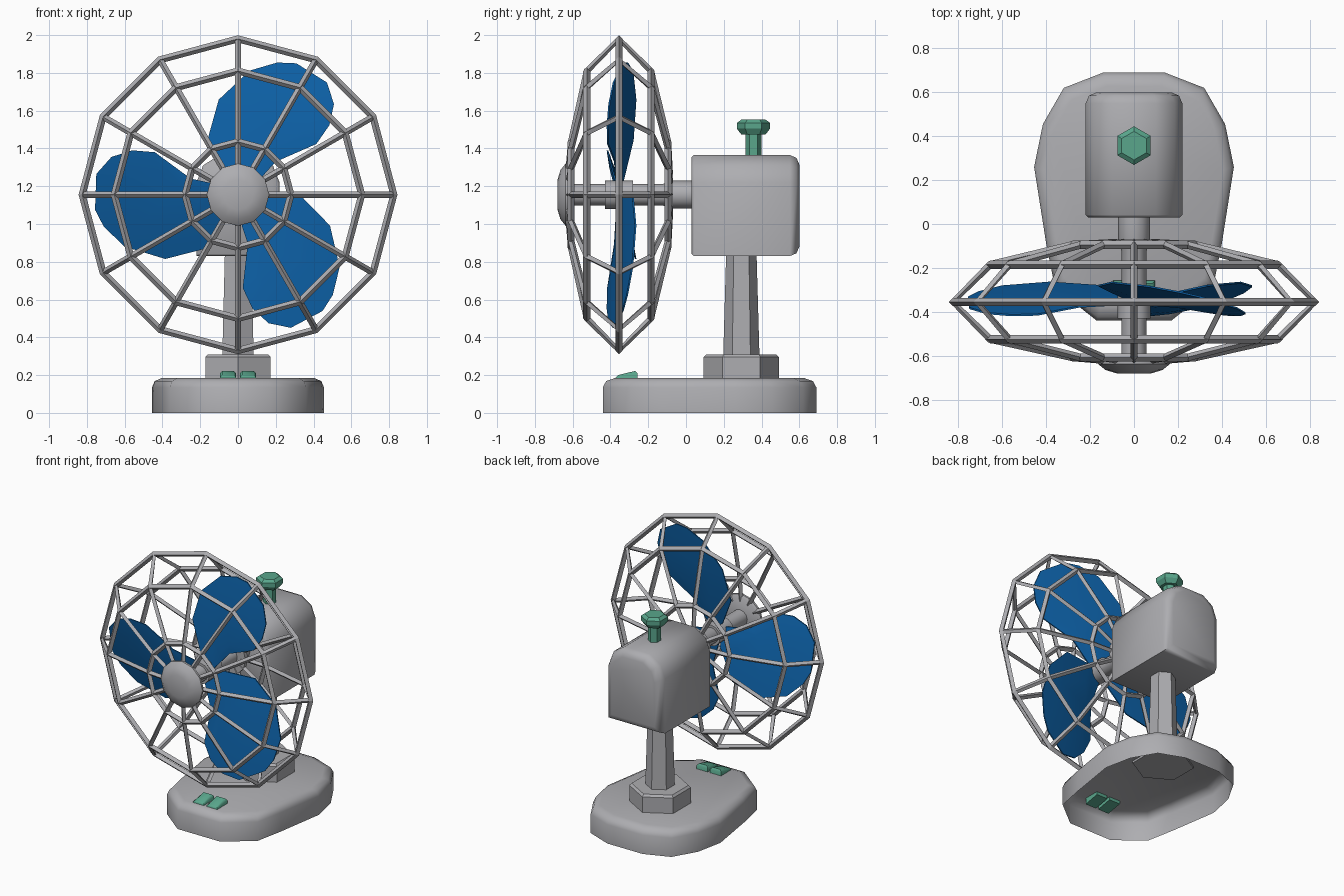
import bpy, bmesh, math
from math import sin, cos, pi, radians

if "Cube" in bpy.data.objects:
    bpy.data.objects.remove(bpy.data.objects["Cube"])


def material(name, rgb):
    m = bpy.data.materials.new(name)
    m.diffuse_color = (*rgb, 1)
    m.use_nodes = True
    m.node_tree.nodes["Principled BSDF"].inputs["Base Color"].default_value = m.diffuse_color
    return m


GREY = material("light grey", (0.42, 0.42, 0.44))
BLUE = material("blade blue", (0.004, 0.12, 0.39))
GREEN = material("button green", (0.10, 0.38, 0.26))
CY, CZ = -0.355, 1.155      # centre of the fan head


def finish(ob, mat, angle):
    ob.data.materials.clear()
    ob.data.materials.append(mat)
    bpy.ops.object.select_all(action='DESELECT')
    ob.select_set(True)
    bpy.context.view_layer.objects.active = ob
    if angle:
        bpy.ops.object.shade_smooth_by_angle(angle=radians(angle))
    return ob


def loft(name, rings, mat, angle=0, cap_start=True, cap_end=True):
    """Skin a list of equal-length point rings."""
    bm = bmesh.new()
    vs = [[bm.verts.new(p) for p in r] for r in rings]
    n = len(rings[0])
    for a, b in zip(vs, vs[1:]):
        for i in range(n):
            j = (i + 1) % n
            bm.faces.new((a[i], a[j], b[j], b[i]))
    if cap_start:
        bm.faces.new(vs[0][::-1])
    if cap_end:
        bm.faces.new(vs[-1])
    bmesh.ops.recalc_face_normals(bm, faces=bm.faces)
    me = bpy.data.meshes.new(name)
    bm.to_mesh(me)
    bm.free()
    ob = bpy.data.objects.new(name, me)
    bpy.context.collection.objects.link(ob)
    return finish(ob, mat, angle)


def hex_z(name, y, profile, mat, **kw):
    """Upright six-sided turned part, corners on the y axis."""
    return loft(name, [[(r * sin(k * pi / 3), y + r * cos(k * pi / 3), z)
                        for k in range(6)] for r, z in profile], mat, **kw)


def turned_y(name, profile, n, angle):
    """Turned part along the fan axis."""
    return loft(name, [[(r * sin(2 * pi * k / n), y, CZ + r * cos(2 * pi * k / n))
                        for k in range(n)] for r, y in profile], GREY, angle)


# base shell, open underneath
half = [(0.14, 0.69), (0.32, 0.62), (0.415, 0.455), (0.455, 0.26),
        (0.40, -0.09), (0.36, -0.29), (0.17, -0.44)]
outline = half + [(-x, y) for x, y in reversed(half)]


def base_ring(s, z):
    return [(x * s, 0.12 + (y - 0.12) * s, z) for x, y in outline]


loft("base", [base_ring(1, 0), base_ring(1, 0.135), base_ring(0.97, 0.168),
              base_ring(0.89, 0.184)], GREY, 55, cap_start=False)

# collar and post
hex_z("collar", 0.293, [(0.2, 0.17), (0.2, 0.295), (0.185, 0.31)], GREY)
hex_z("post", 0.293, [(0.096, 0.3), (0.08, 0.86)], GREY)

# motor housing with arched top
hp = [(0.22, 0.83), (0.22, 1.22), (0.185, 1.31), (0.10, 1.365)]
section = hp + [(-x, z) for x, z in reversed(hp)]


def house_ring(y, d):
    zc = 1.097
    return [(x * (1 - d / 0.22), y, zc + (z - zc) * (1 - d / 0.267)) for x, z in section]


loft("motor_housing", [house_ring(0.03, 0.012), house_ring(0.042, 0), house_ring(0.55, 0),
                       house_ring(0.585, 0.015), house_ring(0.6, 0.05)], GREY, 50)

# knob on the housing
hex_z("knob", 0.357, [(0.042, 1.34), (0.042, 1.475), (0.065, 1.475), (0.088, 1.505),
                      (0.088, 1.535), (0.065, 1.552)], GREEN)

# shaft, hub, front cap and rear flange
turned_y("shaft", [(0.074, 0.04), (0.074, -0.07), (0.058, -0.12), (0.058, -0.62)], 12, 40)
turned_y("blade_hub", [(0.075, -0.28), (0.075, -0.43)], 12, 40)
turned_y("front_cap", [(0.15, -0.61), (0.165, -0.622), (0.165, -0.637),
                       (0.13, -0.665), (0.08, -0.68)], 12, 50)
turned_y("rear_flange", [(0.13, -0.07), (0.13, -0.1)], 12, 40)

# control buttons
for s, side in ((-1, "left"), (1, "right")):
    x0, x1 = sorted((s * 0.01, s * 0.096))

    def button_ring(d, h):
        return [(x0 + d, -0.372 + d, 0.2 + h), (x1 - d, -0.372 + d, 0.2 + h),
                (x1 - d, -0.258 - d, 0.222 + h), (x0 + d, -0.258 - d, 0.222 + h)]
    loft("button_" + side, [button_ring(0, -0.06), button_ring(0, -0.012),
                            button_ring(0.012, 0)], GREEN, 50)

# three pitched blades
blade = [(0.04, 0.04), (0.25, 0.085), (0.44, 0.225), (0.56, 0.235), (0.67, 0.2),
         (0.75, 0.11), (0.757, -0.08), (0.71, -0.17), (0.6, -0.275), (0.385, -0.34),
         (0.17, -0.285), (0.04, -0.09)]
for k in range(3):
    a = pi + k * 2 * pi / 3

    def blade_ring(scale, dy):
        pts = []
        for u, v in blade:
            u, v = 0.4 + (u - 0.4) * scale, v * scale
            pts.append((u * cos(a) + v * sin(a), CY - 0.26 * v + dy,
                        CZ + u * sin(a) - v * cos(a)))
        return pts
    # outer rim with slightly domed faces
    loft("blade_%d" % (k + 1), [blade_ring(0.6, -0.014), blade_ring(1, -0.004),
                                blade_ring(1, 0.004), blade_ring(0.6, 0.014)], BLUE, 40)


# wire guard: rings and ribs
def wires(name, paths, radius, cyclic):
    cu = bpy.data.curves.new(name, 'CURVE')
    cu.dimensions = '3D'
    cu.bevel_depth = radius
    cu.bevel_resolution = 0
    cu.use_fill_caps = True
    for path in paths:
        sp = cu.splines.new('POLY')
        sp.points.add(len(path) - 1)
        for p, co in zip(sp.points, path):
            p.co = (*co, 1)
        sp.use_cyclic_u = cyclic
        sp.use_smooth = False
    ob = bpy.data.objects.new(name, cu)
    bpy.context.collection.objects.link(ob)
    finish(ob, GREY, 0)
    bpy.ops.object.convert(target='MESH')


def polar(r, y, k):
    return (r * cos(k * pi / 6), y, CZ + r * sin(k * pi / 6))


guard = [(0.28, -0.608), (0.655, -0.525), (0.825, CY), (0.655, -0.185), (0.28, -0.095)]
wires("guard_rings", [[polar(r, y, k) for k in range(12)] for r, y in guard], 0.019, True)
ribs = [(0.12, -0.622)] + guard + [(0.09, -0.085)]
wires("guard_ribs", [[polar(r, y, k) for r, y in ribs] for k in range(12)], 0.017, False)
